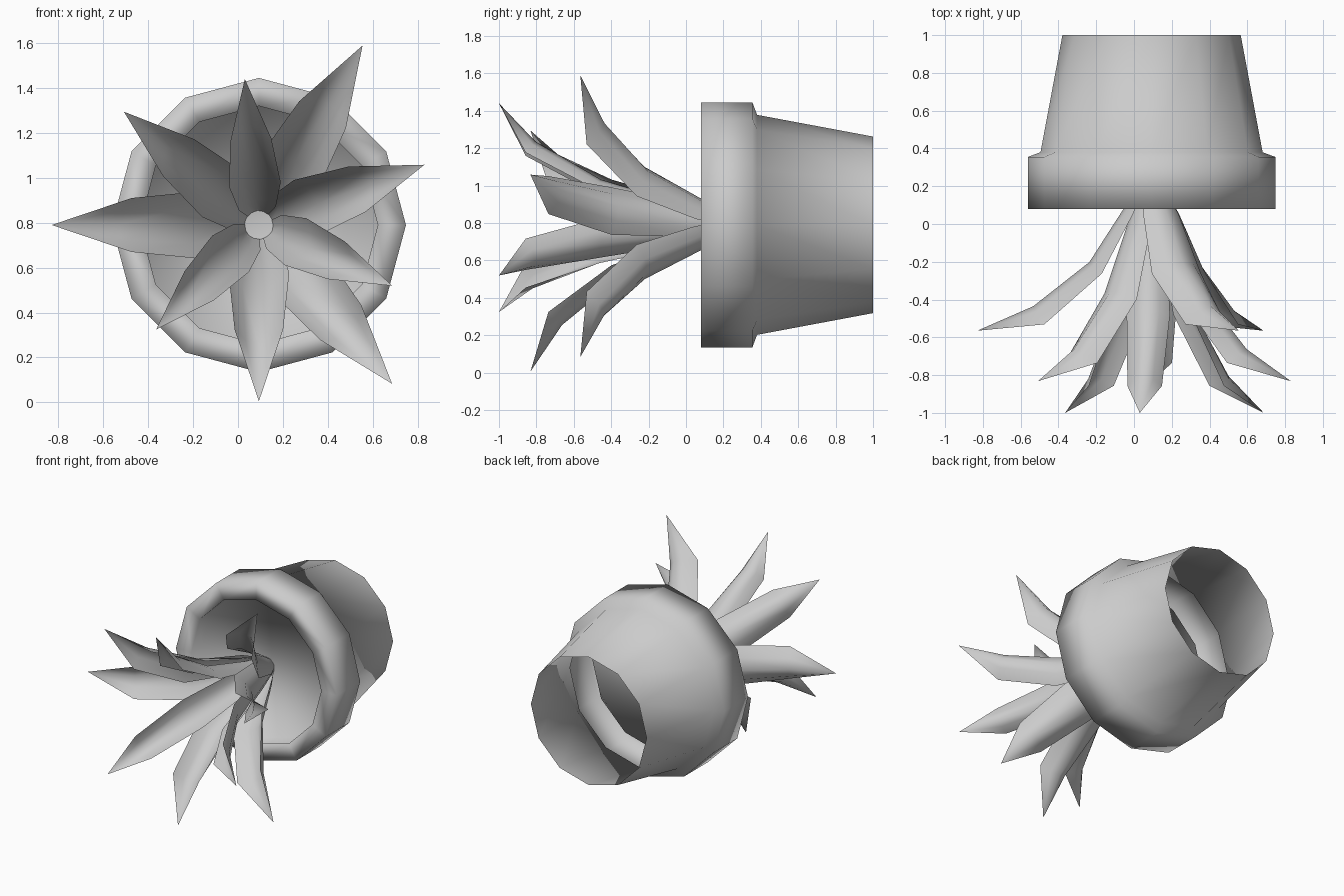
import bpy
from math import sin, cos, radians, pi

if "Cube" in bpy.data.objects:
    bpy.data.objects.remove(bpy.data.objects["Cube"])

CX, CZ, SIDES = 0.093, 0.79, 12   # pot axis runs along y through (CX, CZ)


def make(name, verts, faces):
    me = bpy.data.meshes.new(name)
    me.from_pydata(verts, [], faces)
    me.validate()
    me.shade_smooth()
    ob = bpy.data.objects.new(name, me)
    bpy.context.collection.objects.link(ob)
    return ob


def ring(r, y):
    return [(CX + r * cos(2 * pi * k / SIDES), y, CZ + r * sin(2 * pi * k / SIDES))
            for k in range(SIDES)]


def revolve(name, profile, cap=False):
    verts = [v for r, y in profile for v in ring(r, y)]
    faces = []
    for i in range(len(profile) - 1):
        for k in range(SIDES):
            a, b = i * SIDES + k, i * SIDES + (k + 1) % SIDES
            faces.append((a, b, b + SIDES, a + SIDES))
    if cap:
        n = (len(profile) - 1) * SIDES
        faces.append(tuple(range(n, n + SIDES)))
    return make(name, verts, faces)


# Pot lying on its side: open base, stepped rim, inner wall and soil
revolve("pot", [(0.472, 1.0), (0.588, 0.38), (0.655, 0.355), (0.655, 0.08),
                (0.53, 0.08), (0.53, 0.2)], cap=True)

# Leaf template: radial fraction, axial fraction, width fraction, channel depth fraction
STATIONS = [(0, 0, 0.4, 0.2), (0.11, 0.25, 0.72, 0.38), (0.32, 0.58, 1.0, 0.6),
            (0.66, 0.85, 0.8, 0.75), (1, 1, 0, 0)]
COLS = (-1, -0.55, 0, 0.55, 1)


def leaf(name, angle, tip_r, tip_y, half_width):
    a = radians(angle)
    r0, y0 = 0.065, 0.2
    spine = [(0.05 + f * (tip_r - 0.05), 0.3 + g * (tip_y - 0.3), w * half_width, d * half_width)
             for f, g, w, d in STATIONS]
    spine[0] = (r0, y0) + spine[0][2:]           # root sits in the soil
    verts, faces, n = [], [], len(COLS)
    for i, (r, y, w, depth) in enumerate(spine):
        p, q = spine[max(i - 1, 0)], spine[min(i + 1, len(spine) - 1)]
        tr, ty = q[0] - p[0], q[1] - p[1]
        length = (tr * tr + ty * ty) ** 0.5
        nr, ny = ty / length, -tr / length      # towards the axis and the front
        for c in ((0,) if w == 0 else COLS):
            d = depth * c * c
            rr, side = r + nr * d, c * w
            verts.append((CX + rr * cos(a) - side * sin(a), max(y + ny * d, -1),
                          CZ + rr * sin(a) + side * cos(a)))
    last = len(spine) - 2
    for i in range(last):
        for j in range(n - 1):
            k = i * n + j
            faces.append((k, k + n, k + n + 1, k + 1))
    tip = len(verts) - 1
    for j in range(n - 1):
        faces.append((last * n + j, tip, last * n + j + 1))
    make(name, verts, faces)


# Three whorls of three leaves
for label, start, tip_r, tip_y, hw in (("outer", 180, 0.923, -0.565, 0.15),
                                       ("middle", 140, 0.785, -0.832, 0.135),
                                       ("inner", 95.5, 0.653, -1.0, 0.115)):
    for i, turn in enumerate((0, 130, 240)):
        leaf(f"{label}_leaf_{i + 1}", start + turn, tip_r, tip_y, hw)
